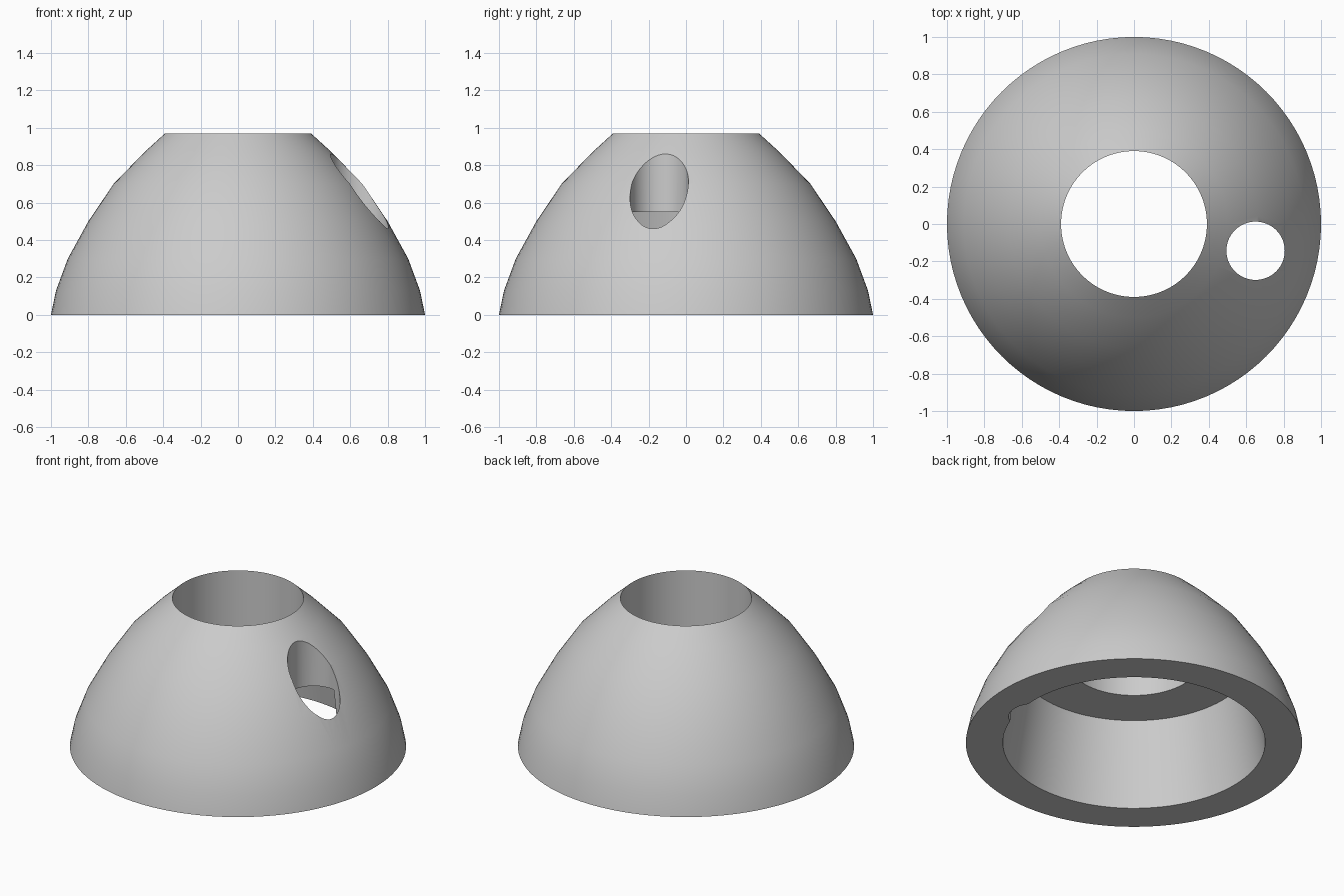
import bpy
import bmesh
import math

cube = bpy.data.objects.get("Cube")
if cube:
    bpy.data.objects.remove(cube, do_unlink=True)

grey = bpy.data.materials.new("plain grey")
grey.use_nodes = True
colour = (0.6, 0.6, 0.6, 1.0)
grey.diffuse_color = colour
grey.node_tree.nodes["Principled BSDF"].inputs["Base Color"].default_value = colour

TOP = 0.97
BORE = 0.39

# Closed wall section: curved outside, straight bore, ledge, tapered cavity
outside = [(1.0, 0), (0.973, 0.13), (0.91, 0.3), (0.8, 0.5),
           (0.665, 0.7), (0.5, 0.87), (BORE, TOP)]
inside = [(BORE, 0.55), (0.69, 0.55), (0.78, 0)]


def lathe(name, section, steps):
    """Revolve a closed (radius, height) section around z."""
    bm = bmesh.new()
    verts = [bm.verts.new((r, 0, z)) for r, z in section]
    edges = [bm.edges.new((v, verts[(i + 1) % len(verts)]))
             for i, v in enumerate(verts)]
    bmesh.ops.spin(bm, geom=verts + edges, cent=(0, 0, 0), axis=(0, 0, 1),
                   angle=math.tau, steps=steps, use_merge=True)
    bmesh.ops.remove_doubles(bm, verts=bm.verts, dist=1e-5)
    bmesh.ops.recalc_face_normals(bm, faces=bm.faces)
    mesh = bpy.data.meshes.new(name)
    bm.to_mesh(mesh)
    bm.free()
    obj = bpy.data.objects.new(name, mesh)
    bpy.context.collection.objects.link(obj)
    obj.data.materials.append(grey)
    return obj


dome = lathe("hollow_dome", outside + inside, 96)

# Side hole drilled straight down through the wall
bpy.ops.mesh.primitive_cylinder_add(vertices=64, radius=0.156, depth=3,
                                    location=(0.65, -0.143, 0.5))
drill = bpy.context.object
drill.name = "side_hole_cutter"
drill.hide_render = True
drill.data.materials.append(grey)

cut = dome.modifiers.new("side hole", 'BOOLEAN')
cut.operation = 'DIFFERENCE'
cut.solver = 'EXACT'
cut.object = drill

bpy.ops.object.select_all(action='DESELECT')
dome.select_set(True)
bpy.context.view_layer.objects.active = dome
bpy.ops.object.modifier_apply(modifier=cut.name)
bpy.data.objects.remove(drill, do_unlink=True)
bpy.ops.object.shade_smooth_by_angle(angle=math.radians(30))
